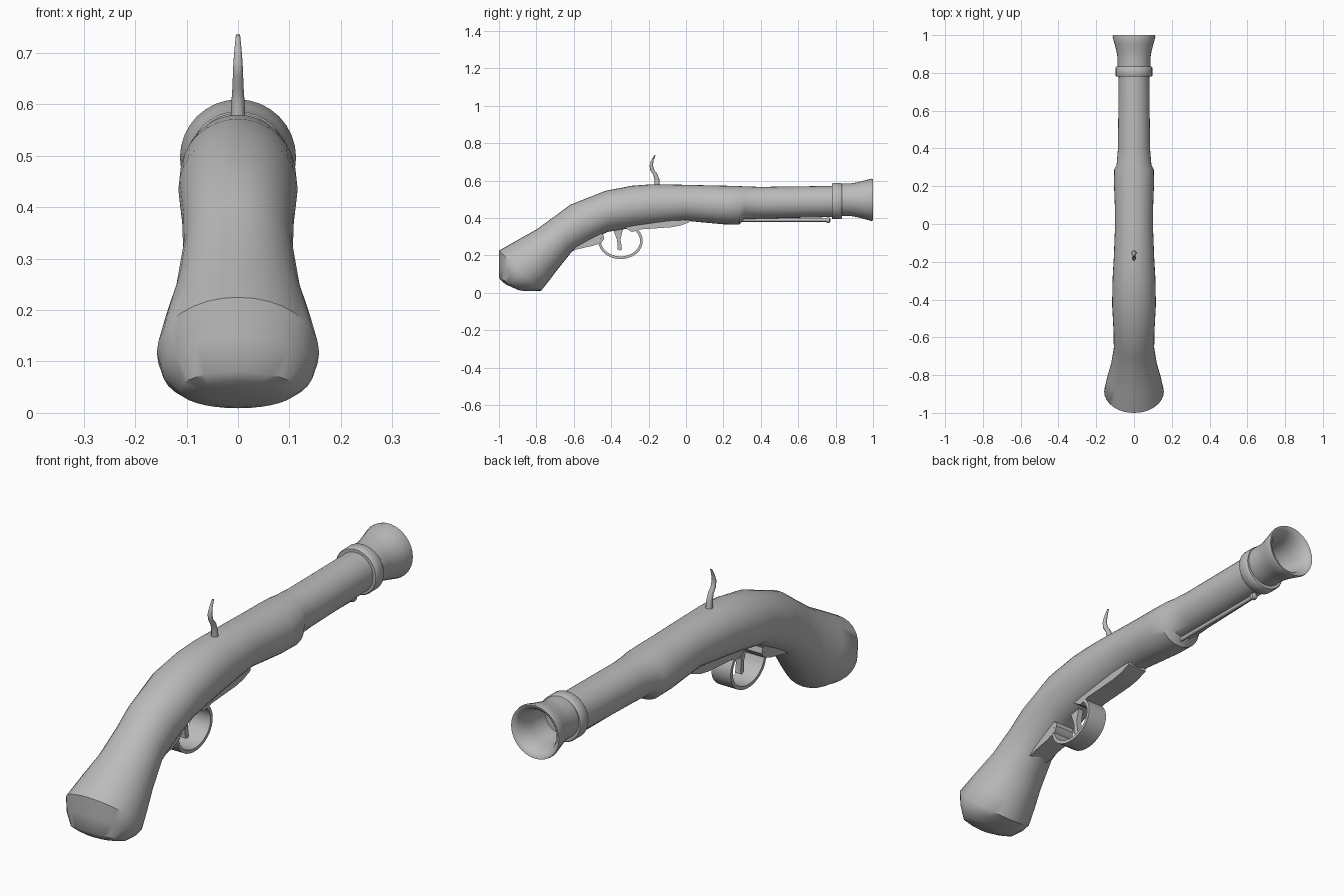
import bpy, bmesh, math
from mathutils import Vector

if "Cube" in bpy.data.objects:
    bpy.data.objects.remove(bpy.data.objects["Cube"])

grey = bpy.data.materials.new("grey")
grey.diffuse_color = (0.5, 0.5, 0.5, 1)
grey.use_nodes = True
grey.node_tree.nodes["Principled BSDF"].inputs["Base Color"].default_value = grey.diffuse_color


def finish(name, bm, angle=40):
    bmesh.ops.recalc_face_normals(bm, faces=bm.faces)
    mesh = bpy.data.meshes.new(name)
    bm.to_mesh(mesh)
    bm.free()
    mesh.materials.append(grey)
    ob = bpy.data.objects.new(name, mesh)
    bpy.context.collection.objects.link(ob)
    bpy.ops.object.select_all(action='DESELECT')
    ob.select_set(True)
    bpy.context.view_layer.objects.active = ob
    bpy.ops.object.shade_smooth_by_angle(angle=math.radians(angle))
    return ob


def loft(name, sections, sides=32, closed=False, angle=40):
    """Sections are (top y, top z, bottom y, bottom z, half width) ellipses."""
    bm = bmesh.new()
    rings = []
    for ty, tz, by, bz, w in sections:
        top, bot = Vector((0, ty, tz)), Vector((0, by, bz))
        mid, half = (top + bot) / 2, (top - bot) / 2
        rings.append([bm.verts.new(mid + half * math.cos(a) + Vector((w * math.sin(a), 0, 0)))
                      for a in (2 * math.pi * i / sides for i in range(sides))])
    pairs = list(zip(rings, rings[1:]))
    if closed:
        pairs.append((rings[-1], rings[0]))
    else:
        bm.faces.new(rings[0])
        bm.faces.new(rings[-1])
    for a, b in pairs:
        for i in range(sides):
            j = (i + 1) % sides
            bm.faces.new((a[i], a[j], b[j], b[i]))
    return finish(name, bm, angle)


def turned(name, profile, z, **kw):
    """Round part along y from (y, radius) pairs."""
    return loft(name, [(y, z + r, y, z - r, r) for y, r in profile], **kw)


def plate(name, outline, width):
    """Side outline of (y, z) points extruded across x."""
    bm = bmesh.new()
    f = bm.faces.new([bm.verts.new((-width / 2, y, z)) for y, z in outline])
    ext = bmesh.ops.extrude_face_region(bm, geom=[f])['geom']
    bmesh.ops.translate(bm, vec=(width, 0, 0),
                        verts=[v for v in ext if isinstance(v, bmesh.types.BMVert)])
    return finish(name, bm, 35)


def strap(name, path, thick, width):
    """Thin band following a (y, z) path."""
    pts = [Vector(p) for p in path]
    left, right = [], []
    for i, p in enumerate(pts):
        d = (pts[min(i + 1, len(pts) - 1)] - pts[max(i - 1, 0)]).normalized()
        n = Vector((-d.y, d.x)) * thick / 2
        left.append(p + n)
        right.append(p - n)
    return plate(name, left + right[::-1], width)


# Wooden stock with rounded butt, grip, fore end and barrel
loft("stock_and_barrel", [
    (-.965, .045, -.90, .016, .045),
    (-.985, .062, -.88, .011, .08),
    (-1.0, .08, -.855, .009, .115),
    (-1.0, .15, -.81, .009, .147),
    (-1.0, .225, -.775, .01, .158),
    (-.90, .282, -.735, .06, .142),
    (-.80, .338, -.69, .12, .122),
    (-.70, .41, -.61, .22, .107),
    (-.62, .47, -.53, .265, .108),
    (-.43, .545, -.42, .325, .116),
    (-.29, .572, -.27, .35, .113),
    (-.18, .58, -.18, .362, .107),
    (0, .577, 0, .385, .10),
    (.12, .574, .10, .375, .102),
    (.22, .572, .20, .366, .106),
    (.29, .57, .285, .364, .105),
    (.32, .568, .31, .393, .092),
    (.40, .566, .40, .396, .085),
    (.79, .571, .79, .405, .081),
], angle=42)

# Raised ring near the muzzle
turned("barrel_ring", [(.78, .08), (.78, .093), (.785, .097), (.828, .097),
                       (.833, .093), (.833, .08)], .49)

# Flared muzzle with an open bore
turned("muzzle", [(.80, .083), (.84, .087), (.88, .087), (.91, .092), (.95, .102),
                  (.99, .113), (1.0, .111), (.998, .102), (.985, .09), (.96, .08),
                  (.93, .073), (.82, .07), (.815, .002)], .497, closed=True)

# Ramrod with a knob under the barrel
turned("ramrod", [(.24, .009), (.75, .009), (.752, .014), (.76, .016), (.768, .014),
                  (.772, .006)], .388, sides=12)

# Curved cock on top
cock = [(-.153, .56, .014), (-.155, .60, .013), (-.163, .63, .011), (-.181, .655, .010),
        (-.186, .68, .009), (-.18, .705, .007), (-.166, .735, .004)]
loft("cock", [(y - r, z, y + r, z + r * .3, r) for y, z, r in cock], sides=12)

# Trigger plate under the stock
plate("trigger_plate", [(-.33, .35), (-.29, .325), (-.24, .339), (-.08, .35), (-.03, .359),
                        (.02, .378), (.02, .39), (-.18, .38)], .09)

# Trigger guard loop and its tail along the grip
loop = [(-.35 + .112 * math.cos(t), .277 + .09 * math.sin(t))
        for t in (math.radians(55 - 12.5 * i) for i in range(19))]
strap("trigger_guard", loop + [(-.475, .265), (-.455, .275), (-.444, .29), (-.45, .31)], .014, .09)
plate("guard_tail", [(-.61, .225), (-.54, .242), (-.50, .25), (-.465, .262), (-.45, .30),
                     (-.45, .325), (-.55, .275)], .09)

# Trigger
plate("trigger", [(-.39, .34), (-.335, .35), (-.35, .285), (-.342, .232), (-.352, .226),
                  (-.366, .232), (-.368, .28)], .024)
